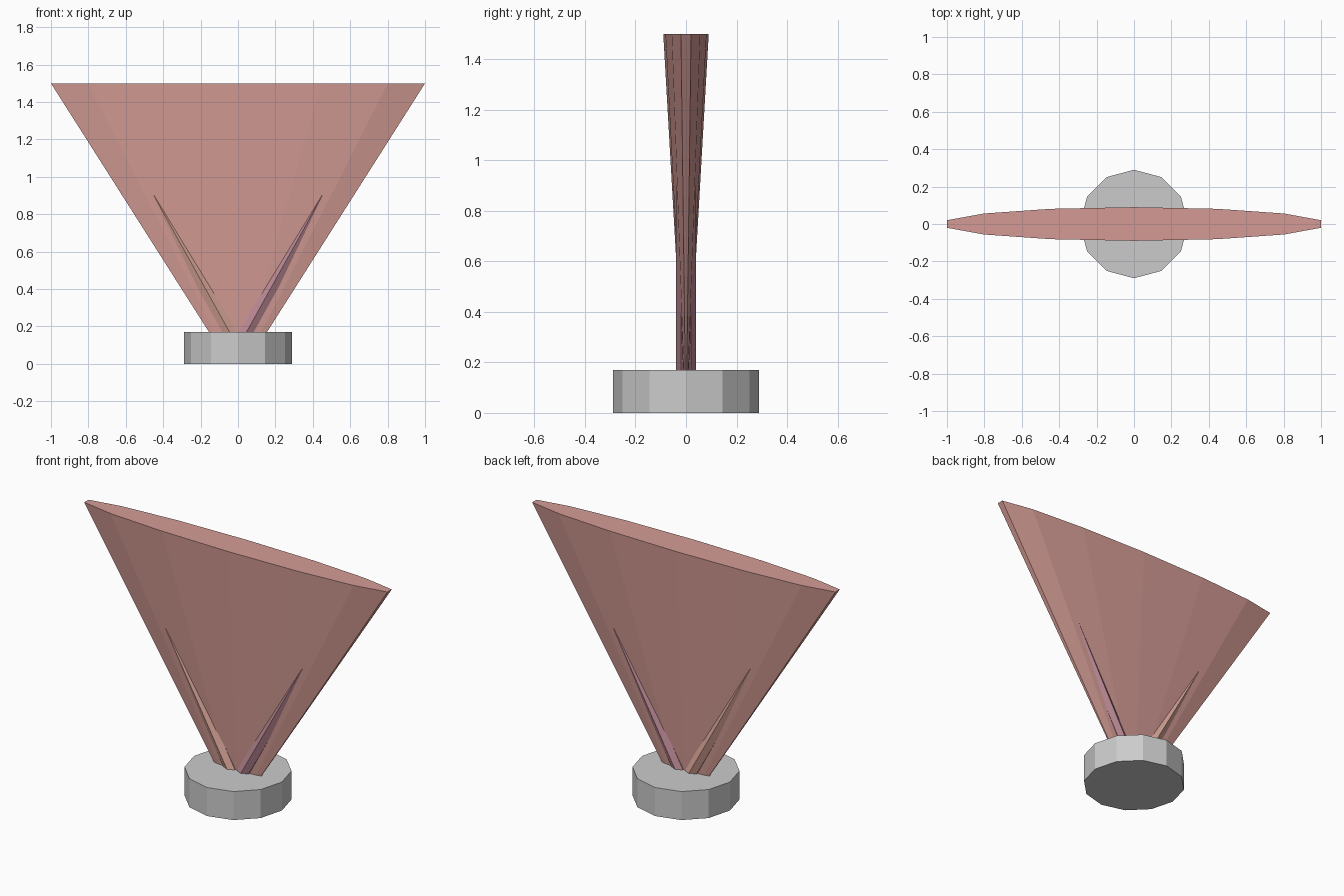
import bpy, bmesh, math
from mathutils import Matrix, Vector

if "Cube" in bpy.data.objects:
    bpy.data.objects.remove(bpy.data.objects["Cube"])


def material(name, rgb):
    m = bpy.data.materials.new(name)
    m.diffuse_color = (*rgb, 1)
    m.use_nodes = True
    m.node_tree.nodes["Principled BSDF"].inputs["Base Color"].default_value = m.diffuse_color
    return m


def frustum(name, sides, r1, r2, start, end, flat=1.0, mat=None):
    """Capped low-poly frustum between two points, flattened along y."""
    a, b = Vector(start), Vector(end)
    d = b - a
    tilt = math.atan2(d.x, d.z)
    xf = (Matrix.Translation((a + b) / 2)
          @ Matrix.Rotation(tilt, 4, 'Y')
          @ Matrix.Diagonal((1, flat, 1, 1)))
    bm = bmesh.new()
    bmesh.ops.create_cone(bm, cap_ends=True, segments=sides, radius1=r1,
                          radius2=r2, depth=d.length, matrix=xf)
    me = bpy.data.meshes.new(name)
    bm.to_mesh(me)
    bm.free()
    if mat:
        me.materials.append(mat)
    ob = bpy.data.objects.new(name, me)
    bpy.context.collection.objects.link(ob)
    return ob


pink = material("pink", (0.66, 0.33, 0.30))
purple = material("purple", (0.50, 0.25, 0.30))
peach = material("peach", (0.66, 0.36, 0.30))

# Round base
frustum("base", 12, 0.29, 0.29, (0, 0, 0), (0, 0, 0.17))

# Flattened fan, scaled so its narrow end faces sit at x = +-1
R = 1 / math.sin(math.radians(540 / 7))
frustum("fan", 14, 0.155 * R, R, (0, 0, 0.17), (0, 0, 1.5), 0.09 / R, pink)

# Slanted ribs that sink into the fan as it thickens
for side, label, mat in ((1, "right_rib", purple), (-1, "left_rib", peach)):
    frustum(label, 6, 0.039, 0.039, (side * 0.034, 0, 0.15),
            (side * 0.45, 0, 0.9), 1.0, mat)
